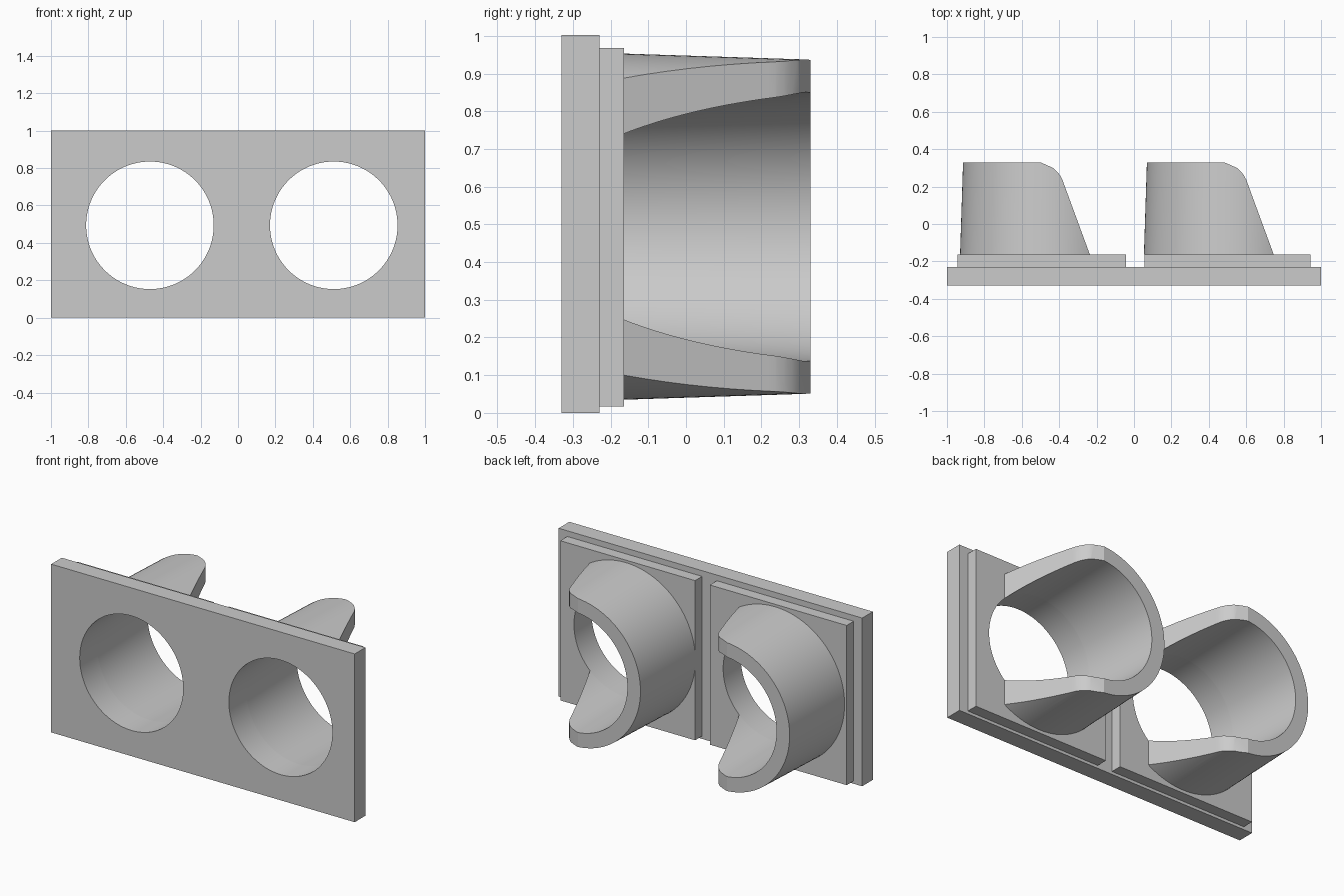
import bpy, bmesh, math
from mathutils import Matrix

if "Cube" in bpy.data.objects:
    bpy.data.objects.remove(bpy.data.objects["Cube"], do_unlink=True)

grey = bpy.data.materials.new("plain grey")
grey.use_nodes = True
grey.diffuse_color = (0.6, 0.6, 0.6, 1)
grey.node_tree.nodes["Principled BSDF"].inputs["Base Color"].default_value = (0.6, 0.6, 0.6, 1)

CENTRE_Z = 0.494
HOLE_R = 0.341
SEGMENTS = 128
PLATE_FRONT, PLATE_BACK, PAD_BACK, RIM = -0.33, -0.23, -0.164, 0.33
SIDES = {"right": -0.471, "left": 0.512}


def make_object(name, bm):
    bm.normal_update()
    bmesh.ops.recalc_face_normals(bm, faces=bm.faces)
    mesh = bpy.data.meshes.new(name)
    bm.to_mesh(mesh)
    bm.free()
    mesh.materials.append(grey)
    obj = bpy.data.objects.new(name, mesh)
    bpy.context.collection.objects.link(obj)
    return obj


def box(name, x0, x1, y0, y1, z0, z1):
    bm = bmesh.new()
    bmesh.ops.create_cube(bm, size=1)
    for v in bm.verts:
        v.co.x = x1 if v.co.x > 0 else x0
        v.co.y = y1 if v.co.y > 0 else y0
        v.co.z = z1 if v.co.z > 0 else z0
    return make_object(name, bm)


def lathe(name, x, profile):
    """Sweep a closed (radius, y) profile around the opening's axis."""
    bm = bmesh.new()
    rings = []
    for i in range(SEGMENTS):
        a = math.tau * i / SEGMENTS
        rings.append([bm.verts.new((x + r * math.cos(a), y, CENTRE_Z + r * math.sin(a)))
                      for r, y in profile])
    n = len(profile)
    for i, ring in enumerate(rings):
        after = rings[(i + 1) % SEGMENTS]
        for j in range(n):
            k = (j + 1) % n
            bm.faces.new((ring[j], ring[k], after[k], after[j]))
    return make_object(name, bm)


def cylinder_cutter(x):
    bm = bmesh.new()
    place = Matrix.Translation((x, 0, CENTRE_Z)) @ Matrix.Rotation(math.pi / 2, 4, "X")
    bmesh.ops.create_cone(bm, cap_ends=True, segments=SEGMENTS, radius1=HOLE_R,
                          radius2=HOLE_R, depth=2, matrix=place)
    return make_object("hole_cutter", bm)


def prism_cutter(x, outline):
    """Extrude an (x, y) outline through the full height."""
    bm = bmesh.new()
    face = bm.faces.new([bm.verts.new((x + px, py, -0.5)) for px, py in outline])
    top = bmesh.ops.extrude_face_region(bm, geom=[face])["geom"]
    for v in top:
        if isinstance(v, bmesh.types.BMVert):
            v.co.z = 1.5
    # The region extrusion may drop the starting face, so close any open end
    bmesh.ops.holes_fill(bm, edges=[e for e in bm.edges if e.is_boundary], sides=0)
    return make_object("side_cutter", bm)


def cut(obj, cutter):
    cutter.hide_render = True
    mod = obj.modifiers.new("cut", "BOOLEAN")
    mod.operation = "DIFFERENCE"
    mod.solver = "EXACT"
    mod.object = cutter
    bpy.context.view_layer.objects.active = obj
    bpy.ops.object.modifier_apply(modifier=mod.name)
    bpy.data.objects.remove(cutter, do_unlink=True)


def smooth(obj):
    bpy.ops.object.select_all(action="DESELECT")
    obj.select_set(True)
    bpy.context.view_layer.objects.active = obj
    bpy.ops.object.shade_smooth_by_angle(angle=math.radians(20))


# Front plate with both openings
front_plate = box("front_plate", -1, 1, PLATE_FRONT, PLATE_BACK, 0, 1.002)
for x in SIDES.values():
    cut(front_plate, cylinder_cutter(x))
smooth(front_plate)

# Sloping side opening: a straight flank rounding over into the rim
bend = [(0.096, 0.215), (0.088, 0.237), (0.076, 0.26), (0.06, 0.28), (0.038, 0.3)]
opening = [(0.254, -0.215)] + bend + [(-0.03, RIM), (-0.063, 0.344), (-0.063, 0.6),
                                      (0.8, 0.6), (0.8, -0.215)]

for side, x in SIDES.items():
    # Backing pad behind the plate
    x0, x1 = (-0.944, -0.042) if side == "right" else (0.055, 0.943)
    pad = box(side + "_backing_pad", x0, x1, PLATE_BACK, PAD_BACK, 0.017, 0.968)
    cut(pad, cylinder_cutter(x))
    smooth(pad)

    # Tapered cup, open on its left side
    cup = lathe(side + "_cup", x, [(HOLE_R, PAD_BACK), (0.459, PAD_BACK),
                                   (0.443, RIM), (0.357, RIM)])
    cut(cup, prism_cutter(x, opening))
    smooth(cup)
